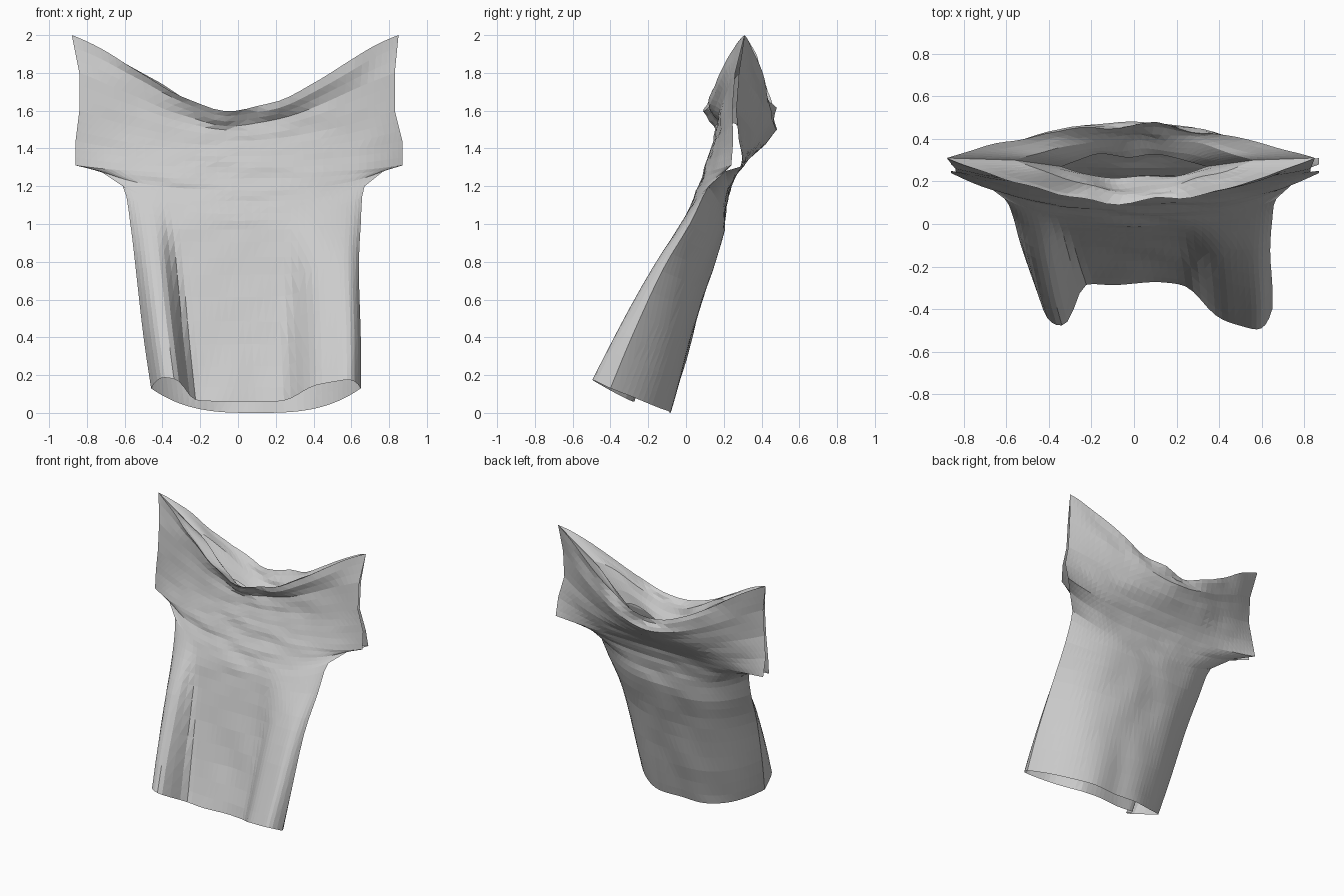
import bpy, bmesh, math
from mathutils import Vector, noise

cube = bpy.data.objects.get("Cube")
if cube:
    bpy.data.objects.remove(cube, do_unlink=True)

# Cloth colour
cloth = bpy.data.materials.new("light_grey_cloth")
cloth.use_nodes = True
colour = (0.6, 0.6, 0.6, 1)
cloth.diffuse_color = colour
cloth.node_tree.nodes["Principled BSDF"].inputs["Base Color"].default_value = colour

# Cross-sections from hem to collar:
# right x, left x, side y, side z, front y, front z, back y, back z, sleeve gap, fold depth
SECTIONS = [
    (-.46, .65, -.34, .13, -.28, .06, -.08, 0, 0, .2),
    (-.5, .65, -.24, .4, -.18, .36, 0, .28, 0, .16),
    (-.54, .64, -.1, .75, -.08, .73, .1, .65, 0, .09),
    (-.57, .65, .03, 1, -.02, .97, .185, .9, 0, .03),
    (-.61, .67, .12, 1.2, .02, 1.09, .21, 1.06, 0, 0),
    (-.73, .77, .21, 1.28, .06, 1.18, .23, 1.17, 0, 0),
    (-.86, .87, .275, 1.31, .09, 1.27, .265, 1.26, .035, 0),
    (-.86, .87, .265, 1.44, .12, 1.36, .33, 1.34, .015, 0),
    (-.84, .83, .255, 1.6, .145, 1.44, .42, 1.42, .01, 0),
    (-.84, .83, .27, 1.8, .155, 1.52, .48, 1.5, .01, 0),
    (-.88, .85, .31, 2, .1, 1.6, .465, 1.59, 0, 0),
    (-.56, .56, .3, 1.8, .16, 1.55, .41, 1.49, 0, 0),
    (-.34, .34, .27, 1.52, .21, 1.43, .33, 1.4, 0, 0),
]
STEPS, COLUMNS = 3, 38
ARMPIT, TIP = 6, 10


def spline(a, b, c, d, t):
    return b + t * (c - a) / 2 + t * t * (a - 2.5 * b + 2 * c - d / 2) \
        + t ** 3 * (1.5 * (b - c) + (d - a) / 2)


def section(v):
    """Interpolated section; the collar crease and armpit stay sharp."""
    i = min(int(v), len(SECTIONS) - 2)
    t = v - i
    a, b = SECTIONS[i], SECTIONS[i + 1]
    if i >= ARMPIT - 2:
        return [p + (q - p) * t for p, q in zip(a, b)]
    before = SECTIONS[max(i - 1, 0)]
    after = SECTIONS[i + 2]
    return [spline(*q, t) for q in zip(before, a, b, after)]


def bump(x, centre, width):
    return math.exp(-abs((x - centre) / width) ** 4)


def cloth_point(v, u, front):
    xl, xr, ye, ze, yf, zf, yb, zb, gap, fold = section(v)
    s = (u + math.sin(u * math.pi / 2)) / 2
    x = (xl + xr) / 2 + (xr - xl) / 2 * s
    # The body is flat across, the shoulders are slung like a hammock
    power = 4.5 - 2.75 * min(max((ze - .9) / .7, 0), 1)
    if not front:
        power = min(power, 3)
    w = 1 - abs(s) ** power
    ym, zm = (yf, zf) if front else (yb, zb)
    ye += (-gap if front else gap) - .3 * fold * s
    y = ye + (ym - ye) * w
    z = ze + (zm - ze) * w
    # Forward folds beside the hem
    if front:
        left_fold = bump(x, -.36 - .13 * ze, .11)
        push = fold * (1 - s ** 16) * max(left_fold, .87 * bump(x, .53, .22))
        y -= push
        z += push / 2
    # Collar rises towards the shoulder tips, with stronger wrinkles
    collar = min(max(v - TIP + 2, 0) / 2, 1)
    z += .2 * collar * s * s * (1 - s * s)
    size = .014 + .02 * collar
    ripple = noise.noise(Vector((x * 5, v * 1.3, 0 if front else 9)))
    y += ripple * size * (1 - s * s)
    z += ripple * size * .5 * (1 - s * s) * min(v, 1)
    return x, y, z


def add_sheet(bm, front):
    rows = []
    for r in range((len(SECTIONS) - 1) * STEPS + 1):
        rows.append([bm.verts.new(cloth_point(r / STEPS, 2 * c / COLUMNS - 1, front))
                     for c in range(COLUMNS + 1)])
    for low, high in zip(rows, rows[1:]):
        for c in range(COLUMNS):
            quad = [low[c], low[c + 1], high[c + 1], high[c]]
            bm.faces.new(quad if front else quad[::-1])


# Shirt: front and back sheets sewn at the sides, open at sleeves, neck and hem
bm = bmesh.new()
add_sheet(bm, True)
add_sheet(bm, False)
bmesh.ops.remove_doubles(bm, verts=bm.verts, dist=.0005)
bmesh.ops.triangulate(bm, faces=bm.faces)
lowest = min(p.co.z for p in bm.verts)
bmesh.ops.translate(bm, verts=bm.verts, vec=(0, 0, -lowest))
mesh = bpy.data.meshes.new("shirt")
bm.to_mesh(mesh)
bm.free()
mesh.materials.append(cloth)
shirt = bpy.data.objects.new("shirt", mesh)
bpy.context.collection.objects.link(shirt)
